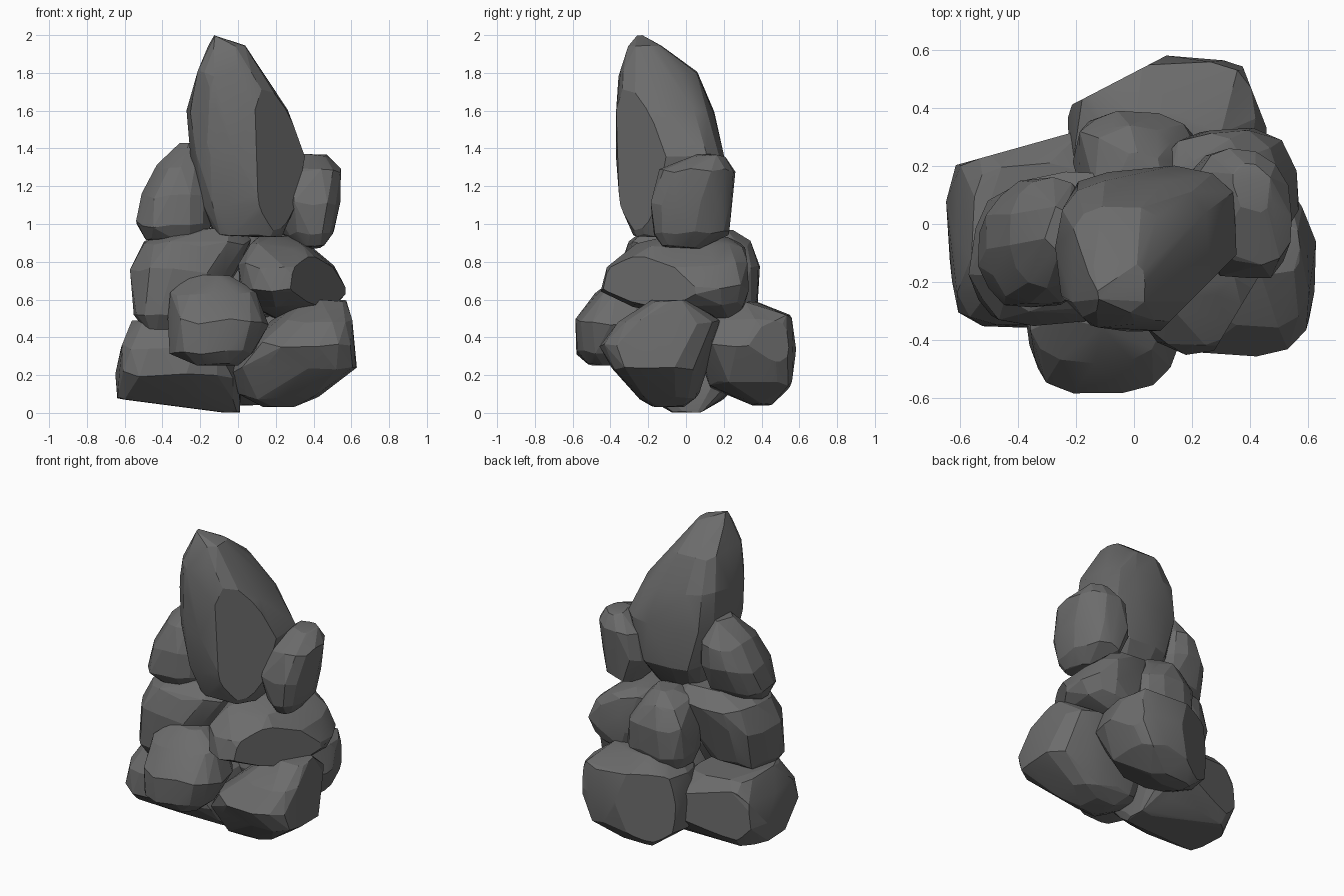
import bpy, bmesh, math, random
from mathutils import Vector

default_cube = bpy.data.objects.get("Cube")
if default_cube:
    bpy.data.objects.remove(default_cube, do_unlink=True)

# One stone colour for the whole pile
stone = bpy.data.materials.new("dark_grey_stone")
stone.use_nodes = True
stone_colour = (.15, .15, .15, 1)
stone.diffuse_color = stone_colour
shader = next(n for n in stone.node_tree.nodes if n.type == "BSDF_PRINCIPLED")
shader.inputs["Base Color"].default_value = stone_colour
shader.inputs["Roughness"].default_value = .9

random.seed(7)
SIDES = 14


def soften(value, power):
    """Push a sine or cosine outward; lower powers give boxier sections."""
    return math.copysign(abs(value) ** power, value)


def level(z, x, y):
    """One horizontal section of a boulder, given by its extents."""
    return z, x, y


def chop(normal, reach):
    """A flat break: nothing is left beyond this reach along the normal."""
    normal = Vector(normal)
    return normal * reach / normal.length_squared, normal


def wrap(points):
    """Convex hull around the points."""
    bm = bmesh.new()
    for point in points:
        bm.verts.new(point)
    hull = bmesh.ops.convex_hull(bm, input=bm.verts)
    loose = {v for v in hull["geom_interior"] + hull["geom_unused"]
             if isinstance(v, bmesh.types.BMVert)}
    bmesh.ops.delete(bm, geom=list(loose), context="VERTS")
    return bm


def boulder(name, *levels, skew=0, power=.75, chops=()):
    """Chipped stone wrapped around a stack of irregular sections."""
    points = []
    for index, (z, x, y) in enumerate(levels):
        centre_x, centre_y = sum(x) / 2, sum(y) / 2
        radius_x, radius_y = (x[1] - x[0]) / 2, (y[1] - y[0]) / 2
        start = random.uniform(0, math.tau)
        # End sections only chip inward, so the height stays exact
        low = 0 if index == 0 else -.02
        high = 0 if index == len(levels) - 1 else .02
        for side in range(SIDES):
            angle = start + math.tau * side / SIDES
            chip = min(1.01, random.uniform(.94, 1.15))
            lift = random.uniform(low, high) if side else 0
            points.append((
                centre_x + radius_x * chip * soften(math.cos(angle), power),
                centre_y + radius_y * chip * soften(math.sin(angle + skew), power),
                z + lift))
    bm = wrap(points)
    for origin, normal in chops:
        bmesh.ops.bisect_plane(bm, geom=[*bm.verts, *bm.edges, *bm.faces],
                               plane_co=origin, plane_no=normal, clear_outer=True)
        points = [v.co.copy() for v in bm.verts]
        bm.free()
        bm = wrap(points)
    bmesh.ops.remove_doubles(bm, verts=bm.verts, dist=.025)
    bmesh.ops.recalc_face_normals(bm, faces=bm.faces)

    mesh = bpy.data.meshes.new(name)
    bm.to_mesh(mesh)
    bm.free()
    mesh.materials.append(stone)
    rock = bpy.data.objects.new(name, mesh)
    bpy.context.collection.objects.link(rock)
    bpy.ops.object.select_all(action="DESELECT")
    rock.select_set(True)
    bpy.context.view_layer.objects.active = rock
    bpy.ops.object.shade_smooth_by_angle(angle=math.radians(12))


# Base layer
boulder("base_boulder_left",
        level(z=0, x=(-.08, .01), y=(-.08, .1)),
        level(z=.08, x=(-.64, .01), y=(-.22, .2)),
        level(z=.2, x=(-.65, .02), y=(-.36, .32)),
        level(z=.35, x=(-.62, -.03), y=(-.36, .33)),
        level(z=.49, x=(-.56, -.15), y=(-.25, .22)),
        skew=.1, power=.55, chops=[chop((-.28, 1, 0), .376)])
boulder("base_boulder_right",
        level(z=.03, x=(.12, .3), y=(-.18, 0)),
        level(z=.09, x=(0, .43), y=(-.26, .07)),
        level(z=.23, x=(-.05, .64), y=(-.39, .11)),
        level(z=.36, x=(.06, .62), y=(-.46, .15)),
        level(z=.48, x=(.17, .61), y=(-.36, .18)),
        level(z=.6, x=(.34, .58), y=(-.18, .02)), skew=-.15, power=.7)
boulder("base_boulder_back",
        level(z=.04, x=(-.08, .2), y=(.35, .46)),
        level(z=.15, x=(-.21, .37), y=(.12, .56)),
        level(z=.35, x=(-.23, .46), y=(.05, .585)),
        level(z=.5, x=(-.2, .42), y=(.08, .56)),
        level(z=.59, x=(-.08, .3), y=(.12, .38)), skew=.15, power=.6,
        chops=[chop((-.52, 1, 0), .524), chop((1, .39, 0), .588)])

# Stone leaning on the front
boulder("front_boulder",
        level(z=.25, x=(-.24, 0), y=(-.53, -.28)),
        level(z=.33, x=(-.36, .08), y=(-.58, -.2)),
        level(z=.48, x=(-.37, .16), y=(-.59, -.15)),
        level(z=.63, x=(-.36, .1), y=(-.48, -.15)),
        level(z=.73, x=(-.26, -.04), y=(-.36, -.18)))

# Middle layer
boulder("middle_boulder_left",
        level(z=.42, x=(-.48, -.34), y=(-.27, -.1)),
        level(z=.52, x=(-.55, -.15), y=(-.34, .06)),
        level(z=.75, x=(-.57, 0), y=(-.35, .15)),
        level(z=.9, x=(-.5, .07), y=(-.31, .18)),
        level(z=.98, x=(-.38, .03), y=(-.22, .1)), skew=.1, power=.75)
boulder("middle_boulder_right",
        level(z=.5, x=(.18, .38), y=(.02, .27)),
        level(z=.57, x=(.08, .52), y=(-.28, .31)),
        level(z=.66, x=(.01, .58), y=(-.45, .33)),
        level(z=.78, x=(0, .51), y=(-.42, .33)),
        level(z=.88, x=(.05, .39), y=(-.28, .31)),
        level(z=.94, x=(.1, .28), y=(-.12, .22)),
        skew=.2, chops=[chop((1, -.6, 0), .54), chop((1, 1, 0), .82)])
boulder("middle_boulder_back",
        level(z=.5, x=(-.17, .2), y=(.05, .35)),
        level(z=.6, x=(-.21, .25), y=(0, .38)),
        level(z=.78, x=(-.2, .24), y=(0, .39)),
        level(z=.9, x=(-.14, .16), y=(0, .34)),
        level(z=.97, x=(-.04, .1), y=(.08, .25)), skew=-.15)

# Upper stones flanking the spire
boulder("upper_boulder_left",
        level(z=.91, x=(-.49, -.18), y=(-.24, 0)),
        level(z=1, x=(-.54, -.14), y=(-.3, .1)),
        level(z=1.15, x=(-.52, -.13), y=(-.28, .16)),
        level(z=1.3, x=(-.43, -.15), y=(-.22, .16)),
        level(z=1.43, x=(-.31, -.22), y=(-.1, .06)), power=.85)
boulder("upper_boulder_right",
        level(z=.87, x=(.32, .46), y=(-.13, .08)),
        level(z=.95, x=(.24, .51), y=(-.17, .23)),
        level(z=1.1, x=(.18, .54), y=(-.2, .25)),
        level(z=1.28, x=(.22, .55), y=(-.14, .26)),
        level(z=1.37, x=(.34, .48), y=(.04, .21)), skew=-.2, power=.85)

# Tall leaning spire
boulder("spire",
        level(z=.93, x=(-.13, .23), y=(-.28, .08)),
        level(z=1.1, x=(-.19, .31), y=(-.35, .18)),
        level(z=1.36, x=(-.25, .37), y=(-.37, .2)),
        level(z=1.6, x=(-.27, .26), y=(-.37, .15)),
        level(z=1.8, x=(-.22, .12), y=(-.36, .06)),
        level(z=1.93, x=(-.16, .04), y=(-.31, -.13)),
        level(z=2, x=(-.13, -.1), y=(-.26, -.23)), power=.62,
        chops=[chop((-1, -1, 0), .5), chop((1, -1, 0), .46)])
